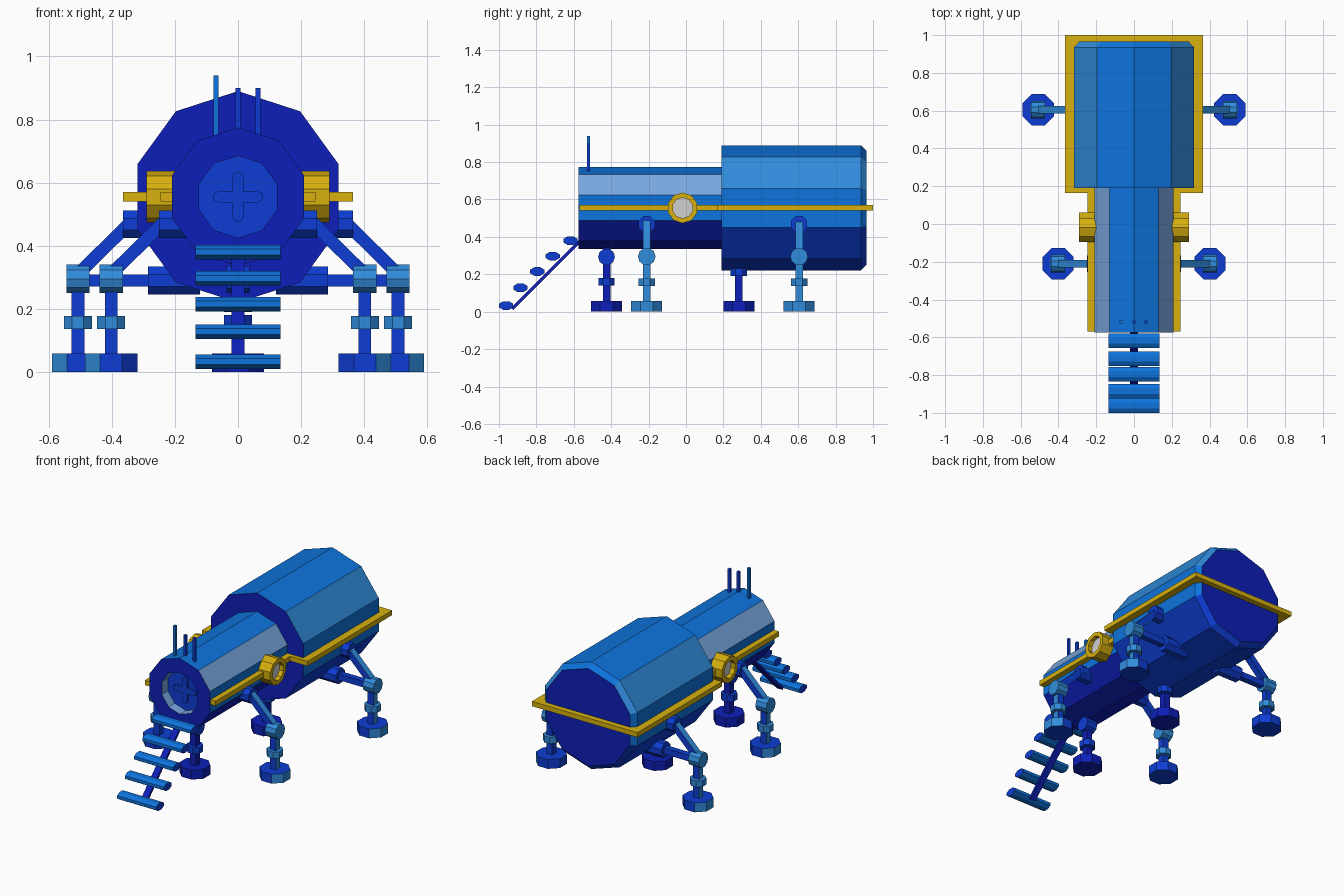
import bpy, bmesh, math
from mathutils import Vector, Matrix

if "Cube" in bpy.data.objects:
    bpy.data.objects.remove(bpy.data.objects["Cube"])

def lin(c):
    c /= 255
    return c / 12.92 if c <= 0.04045 else ((c + 0.055) / 1.055) ** 2.4

def material(name, r, g, b):
    m = bpy.data.materials.new(name)
    m.diffuse_color = (lin(r), lin(g), lin(b), 1)
    m.use_nodes = True
    m.node_tree.nodes["Principled BSDF"].inputs["Base Color"].default_value = m.diffuse_color
    return m

DEEP = material("deep_blue", 13, 31, 184)
ROYAL = material("royal_blue", 13, 61, 212)
BRIGHT = material("bright_blue", 13, 115, 220)
SKY = material("sky_blue", 48, 140, 220)
PALE = material("pale_blue", 122, 168, 225)
YELLOW = material("yellow", 215, 176, 14)
GREY = material("light_grey", 208, 208, 208)
AXIS_Z = 0.555          # height of the hull centre line

def finish(name, bm, mats):
    bmesh.ops.recalc_face_normals(bm, faces=bm.faces)
    me = bpy.data.meshes.new(name)
    bm.to_mesh(me)
    bm.free()
    for m in mats:
        me.materials.append(m)
    ob = bpy.data.objects.new(name, me)
    bpy.context.collection.objects.link(ob)
    return ob

def revolve(name, profile, place, mats, rule, n=10):
    """Closed lathe; rule(segment, facet) gives the material, segment -1 / last are caps."""
    bm = bmesh.new()
    rings = [[bm.verts.new(place(t, r * math.sin(2 * math.pi * k / n), r * math.cos(2 * math.pi * k / n)))
              for k in range(n)] for t, r in profile]
    for s in range(len(rings) - 1):
        a, b = rings[s], rings[s + 1]
        for k in range(n):
            j = (k + 1) % n
            f = bm.faces.new((a[k], a[j], b[j], b[k]))
            f.material_index = mats.index(rule(s, min(k, n - 1 - k)))
    bm.faces.new(rings[0]).material_index = mats.index(rule(-1, 0))
    bm.faces.new(rings[-1]).material_index = mats.index(rule(len(rings) - 1, 0))
    return finish(name, bm, mats)

def prism(name, a, b, r, n, mat, flat=True, squash=1.0, outer=0, end_mat=None):
    """n-sided bar from a to b; outer = side whose outward faces turn sky blue."""
    a, b = Vector(a), Vector(b)
    d = b - a
    bm = bmesh.new()
    rad = r / math.cos(math.pi / n) if flat else r
    bmesh.ops.create_cone(bm, cap_ends=True, segments=n, radius1=rad, radius2=rad, depth=d.length)
    m = (Matrix.Translation((a + b) / 2) @ d.to_track_quat('Z', 'Y').to_matrix().to_4x4()
         @ Matrix.Diagonal((1, squash, 1, 1)))
    if flat:
        m = m @ Matrix.Rotation(math.pi / n, 4, 'Z')
    bmesh.ops.transform(bm, matrix=m, verts=bm.verts)
    bm.normal_update()
    u = d.normalized()
    for f in bm.faces:
        if outer and f.normal.x * outer > 0.65:
            f.material_index = 1
        elif end_mat and abs(f.normal.dot(u)) > 0.99:
            f.material_index = 1
    return finish(name, bm, [mat, end_mat or SKY])

def extrude_outline(name, pts, offset, mat):
    bm = bmesh.new()
    f = bm.faces.new([bm.verts.new(p) for p in pts])
    ext = bmesh.ops.extrude_face_region(bm, geom=[f])["geom"]
    bmesh.ops.translate(bm, vec=offset, verts=[v for v in ext if isinstance(v, bmesh.types.BMVert)])
    return finish(name, bm, [mat])

# Hull: wide rear drum and narrow front tube with recessed hatch
hull = lambda t, p, q: (p, t, AXIS_Z + q)
ALL = [DEEP, ROYAL, BRIGHT, SKY, PALE, YELLOW, GREY]
REAR = [BRIGHT, SKY, BRIGHT, ROYAL, ROYAL]
FRONT = [BRIGHT, PALE, BRIGHT, DEEP, DEEP]
revolve("rear_drum", [(0.19, 0.335), (0.935, 0.335), (0.965, 0.305)], hull, ALL,
        lambda s, k: REAR[k] if s in (0, 1) else DEEP)
revolve("front_tube", [(0.22, 0.22), (-0.575, 0.22), (-0.575, 0.13), (-0.515, 0.13)], hull, ALL,
        lambda s, k: {0: FRONT[k], 2: PALE, 3: ROYAL}.get(s, DEEP))

# Cross handle on the hatch, with rounded arm ends
cross = []
for i in range(4):
    rot = Matrix.Rotation(i * math.pi / 2, 2)
    arm = [(0.0175, 0.0175)] + [(0.0625 + 0.0175 * math.sin(t), 0.0175 * math.cos(t))
                                for t in (0, math.pi / 4, math.pi / 2, 3 * math.pi / 4, math.pi)]
    for x, z in reversed(arm):
        p = rot @ Vector((x, z))
        cross.append((p.x, -0.515, AXIS_Z + p.y))
extrude_outline("hatch_handle", cross, (0, -0.015, 0), ROYAL)

# Yellow belt rail around both hull sections
right = [(0.19, -0.57), (0.245, -0.57), (0.245, 0.165), (0.365, 0.165), (0.365, 1.0)]
inner = [(0.30, 0.94), (0.30, 0.2), (0.19, 0.2)]
belt = (right + [(-x, y) for x, y in reversed(right)]
        + [(-x, y) for x, y in reversed(inner)] + inner)
extrude_outline("belt_rail", [(x, y, 0.54) for x, y in belt], (0, 0, 0.03), YELLOW)

def foot_and_column(tag, x, y, top, mat, collar_mat, collar_z, outer=0):
    prism(tag + "_foot", (x, y, 0), (x, y, 0.058), 0.083, 8, mat, outer=outer)
    prism(tag + "_column", (x, y, 0.05), (x, y, top), 0.02, 4, mat, outer=outer)
    prism(tag + "_collar", (x, y, collar_z), (x, y, collar_z + 0.04), 0.044, 8, collar_mat)

for s, side in ((1, "right"), (-1, "left")):
    # Porthole with yellow frame and grey glass
    revolve(side + "_porthole", [(0.15, 0.082), (0.29, 0.082), (0.29, 0.055), (0.262, 0.055)],
            lambda t, p, q: (s * t, -0.018 + p, AXIS_Z + q), ALL,
            lambda g, k: GREY if g == 3 else YELLOW)
    # Side legs: foot, column, knee, strut and hull socket
    for part, x, y, sock, hip in (("front", 0.402, -0.21, 0.25, 0.235), ("rear", 0.507, 0.605, 0.365, 0.34)):
        tag = f"{part}_{side}_leg"
        foot_and_column(tag, s * x, y, 0.28, ROYAL, SKY, 0.137, s)
        prism(tag + "_knee", (s * (x - 0.037), y, 0.295), (s * (x + 0.037), y, 0.295), 0.045, 10, SKY)
        prism(tag + "_strut", (s * x, y, 0.31), (s * hip, y, 0.475), 0.02, 4, ROYAL, outer=s)
        prism(tag + "_socket", (s * (sock - 0.13), y, 0.468), (s * sock, y, 0.468), 0.043, 8, ROYAL)
    # Horizontal brace on the rear legs
    prism(f"rear_{side}_brace", (s * 0.25, 0.605, 0.29), (s * 0.49, 0.605, 0.29), 0.019, 4, ROYAL)
    prism(f"rear_{side}_brace_socket", (s * 0.12, 0.605, 0.29), (s * 0.285, 0.605, 0.29), 0.045, 8, ROYAL)

# Centre legs under the keel
foot_and_column("front_centre_leg", 0, -0.425, 0.36, DEEP, ROYAL, 0.14)
prism("front_centre_leg_knee", (-0.037, -0.425, 0.293), (0.037, -0.425, 0.293), 0.043, 10, ROYAL)
foot_and_column("rear_centre_leg", 0, 0.283, 0.25, DEEP, ROYAL, 0.19)

# Boarding ladder
prism("ladder_rail", (0, -0.93, 0.015), (0, -0.57, 0.375), 0.02, 4, DEEP, squash=0.4)
for i, (y, z) in enumerate(((-0.962, 0.033), (-0.885, 0.128), (-0.795, 0.215), (-0.713, 0.297), (-0.618, 0.38))):
    prism(f"ladder_step_{i + 1}", (-0.135, y, z), (0.135, y, z), 0.038, 8, BRIGHT, squash=0.6, end_mat=ROYAL)

# Antennas on the roof
for name, x, top, mat in (("tall_antenna", -0.07, 0.94, BRIGHT), ("middle_antenna", 0, 0.9, ROYAL),
                          ("short_antenna", 0.063, 0.9, ROYAL)):
    prism(name, (x, -0.52, 0.72), (x, -0.52, top), 0.008, 4, mat)
